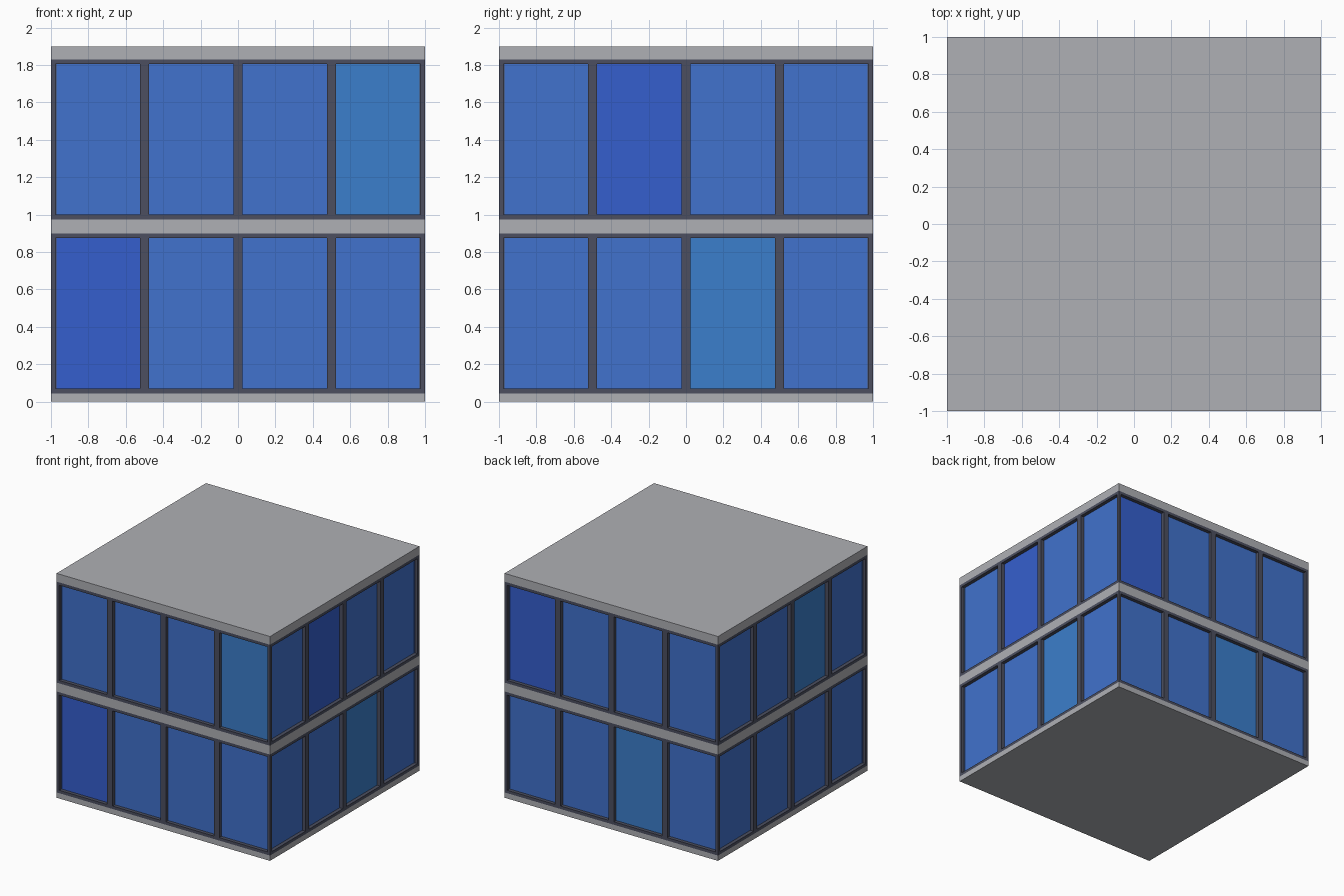
import bpy, bmesh, math
from mathutils import Matrix, Vector

cube = bpy.data.objects.get("Cube")
if cube:
    bpy.data.objects.remove(cube, do_unlink=True)


def srgb(r, g, b):
    def lin(c):
        c /= 255
        return c / 12.92 if c <= 0.04045 else ((c + 0.055) / 1.055) ** 2.4
    return (lin(r), lin(g), lin(b), 1)


def material(name, colour):
    mat = bpy.data.materials.new(name)
    mat.diffuse_color = colour
    mat.use_nodes = True
    bsdf = next(n for n in mat.node_tree.nodes if n.type == 'BSDF_PRINCIPLED')
    bsdf.inputs["Base Color"].default_value = colour
    bsdf.inputs["Roughness"].default_value = 0.8
    return mat


concrete = material("concrete_grey", srgb(175, 176, 181))
frame = material("frame_slate", srgb(76, 79, 96))
glass = material("glass_blue", srgb(65, 114, 205))
glass_deep = material("glass_deep_blue", srgb(53, 95, 206))
glass_light = material("glass_light_blue", srgb(59, 126, 204))


def finish(bm, name, mats):
    mesh = bpy.data.meshes.new(name)
    bm.to_mesh(mesh)
    bm.free()
    for m in mats:
        mesh.materials.append(m)
    obj = bpy.data.objects.new(name, mesh)
    bpy.context.collection.objects.link(obj)
    return obj


def slab(name, low, high):
    bm = bmesh.new()
    place = Matrix.Translation((0, 0, (low + high) / 2)) @ Matrix.Diagonal((2, 2, high - low, 1))
    bmesh.ops.create_cube(bm, size=1, matrix=place)
    finish(bm, name, [concrete])


def storey(name, low, high, pattern):
    """Four walls of four bays; pattern gives the glass of each bay,
    left to right, for the front, left, back and right walls."""
    bm = bmesh.new()
    bays = []
    for side, row in enumerate(pattern):
        turn = Matrix.Rotation(side * math.pi / 2, 4, 'Z')
        for i, kind in enumerate(row):
            x0, x1 = -1 + i * 0.5, -0.5 + i * 0.5
            corners = [(x0, low), (x1, low), (x1, high), (x0, high)]
            face = bm.faces.new([bm.verts.new(turn @ Vector((x, -1, z))) for x, z in corners])
            bays.append((face, "nDL".index(kind) + 1))
    bm.normal_update()
    # each bay keeps its inner face as the recessed pane
    bmesh.ops.inset_individual(bm, faces=[f for f, _ in bays], thickness=0.035)
    for face, index in bays:
        face.material_index = index
        inward = face.normal * -0.03
        pane = bmesh.ops.extrude_discrete_faces(bm, faces=[face])["faces"][0]
        pane.material_index = index
        for edge in pane.edges:
            for side_face in edge.link_faces:
                if side_face != pane:
                    side_face.material_index = 0
        bmesh.ops.translate(bm, verts=pane.verts, vec=inward)
    bmesh.ops.remove_doubles(bm, verts=bm.verts, dist=0.0005)
    finish(bm, name, [frame, glass, glass_deep, glass_light])


# Floor slabs and roof
slab("base_slab", 0, 0.045)
slab("middle_slab", 0.9, 0.975)
slab("roof_slab", 1.83, 1.9)

# Window walls
storey("lower_windows", 0.045, 0.9, ["Dnnn", "nnLn", "nnLn", "nnnn"])
storey("upper_windows", 0.975, 1.83, ["nnnL", "nDnn", "Dnnn", "nnLn"])
